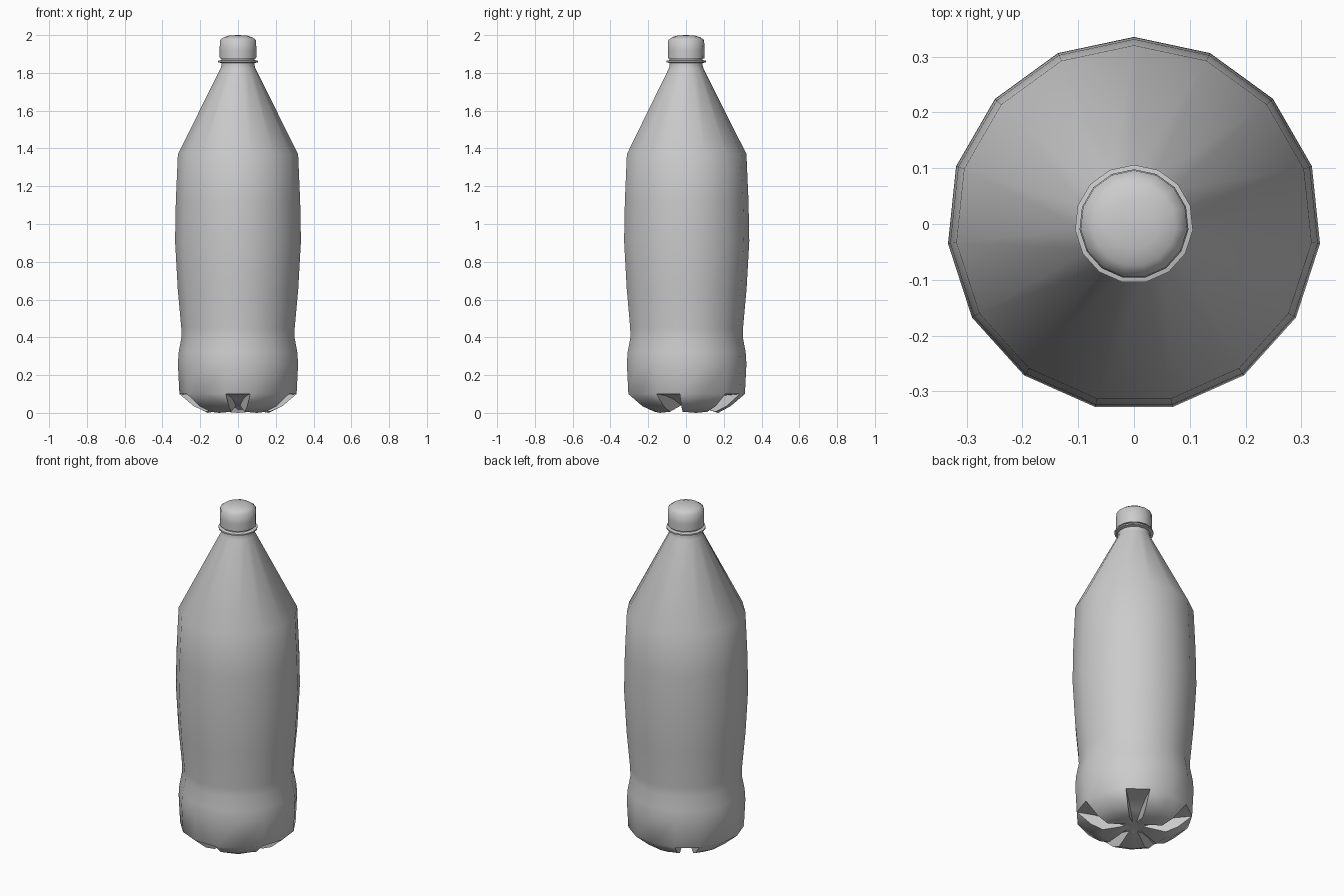
import bpy, bmesh, math

if "Cube" in bpy.data.objects:
    bpy.data.objects.remove(bpy.data.objects["Cube"])

N = 15  # sides; five feet of three columns each

plastic = bpy.data.materials.new("grey_plastic")
plastic.diffuse_color = (0.6, 0.6, 0.6, 1)
plastic.use_nodes = True
plastic.node_tree.nodes["Principled BSDF"].inputs["Base Color"].default_value = plastic.diffuse_color


def point(r, z, i):
    a = math.radians(90 + 360 / N * i)
    return (r * math.cos(a), r * math.sin(a), z)


def add_ring(bm, r, z):
    return [bm.verts.new(point(r, z, i)) for i in range(N)]


def lathe(bm, profile):
    rings = [add_ring(bm, r, z) for r, z in profile]
    for lo, hi in zip(rings, rings[1:]):
        for i in range(N):
            j = (i + 1) % N
            bm.faces.new((lo[i], lo[j], hi[j], hi[i]))
    return rings


def finish(bm, name, angle):
    bmesh.ops.recalc_face_normals(bm, faces=bm.faces)
    mesh = bpy.data.meshes.new(name)
    bm.to_mesh(mesh)
    bm.free()
    mesh.materials.append(plastic)
    obj = bpy.data.objects.new(name, mesh)
    bpy.context.collection.objects.link(obj)
    bpy.ops.object.select_all(action='DESELECT')
    obj.select_set(True)
    bpy.context.view_layer.objects.active = obj
    bpy.ops.object.shade_smooth_by_angle(angle=math.radians(angle))


def fan(bm, ring, z):
    c = bm.verts.new((0, 0, z))
    for i in range(N):
        bm.faces.new((ring[i], ring[(i + 1) % N], c))


# bottle: belly, waist, shoulder cone and neck
bm = bmesh.new()
rings = lathe(bm, [(0.312, 0.10), (0.32, 0.26), (0.316, 0.32), (0.301, 0.40),
                   (0.302, 0.45), (0.321, 0.66), (0.335, 0.91), (0.331, 1.12),
                   (0.32, 1.37), (0.092, 1.825), (0.088, 1.84), (0.088, 1.88)])
fan(bm, rings[-1], 1.88)

# base: five feet with grooves between them
top = rings[0]
heel = add_ring(bm, 0.235, 0.035)
sole = add_ring(bm, 0.17, 0.006)
for i in range(0, N, 3):
    sole[i].co.z = 0.0
inner = add_ring(bm, 0.05, 0.04)
for i in range(N):
    j = (i + 1) % N
    if i % 3 != 1:  # foot surface
        for a, b in ((top, heel), (heel, sole), (sole, inner)):
            bm.faces.new((a[i], a[j], b[j], b[i]))
        continue
    # groove floor and its two side walls
    g = {k: [bm.verts.new(point(0.22, 0.092, k)), bm.verts.new(point(0.13, 0.072, k))]
         for k in (i, j)}
    path = [[top[k], g[k][0], g[k][1], inner[k]] for k in (i, j)]
    for n in range(3):
        bm.faces.new((path[0][n], path[1][n], path[1][n + 1], path[0][n + 1]))
    for k in (i, j):
        bm.faces.new((top[k], heel[k], g[k][0]))
        bm.faces.new((heel[k], sole[k], g[k][1], g[k][0]))
        bm.faces.new((sole[k], inner[k], g[k][1]))
fan(bm, inner, 0.045)
finish(bm, "bottle", 50)

# neck flange
bm = bmesh.new()
rings = lathe(bm, [(0.088, 1.852), (0.106, 1.856), (0.106, 1.864), (0.088, 1.868)])
for i in range(N):
    j = (i + 1) % N
    bm.faces.new((rings[-1][i], rings[-1][j], rings[0][j], rings[0][i]))
finish(bm, "neck_flange", 50)

# screw cap with domed top
bm = bmesh.new()
rings = lathe(bm, [(0.097, 1.876), (0.098, 1.92), (0.096, 1.974),
                   (0.075, 1.989), (0.045, 1.998)])
fan(bm, rings[-1], 2.0)
fan(bm, rings[0], 1.876)
finish(bm, "cap", 70)
